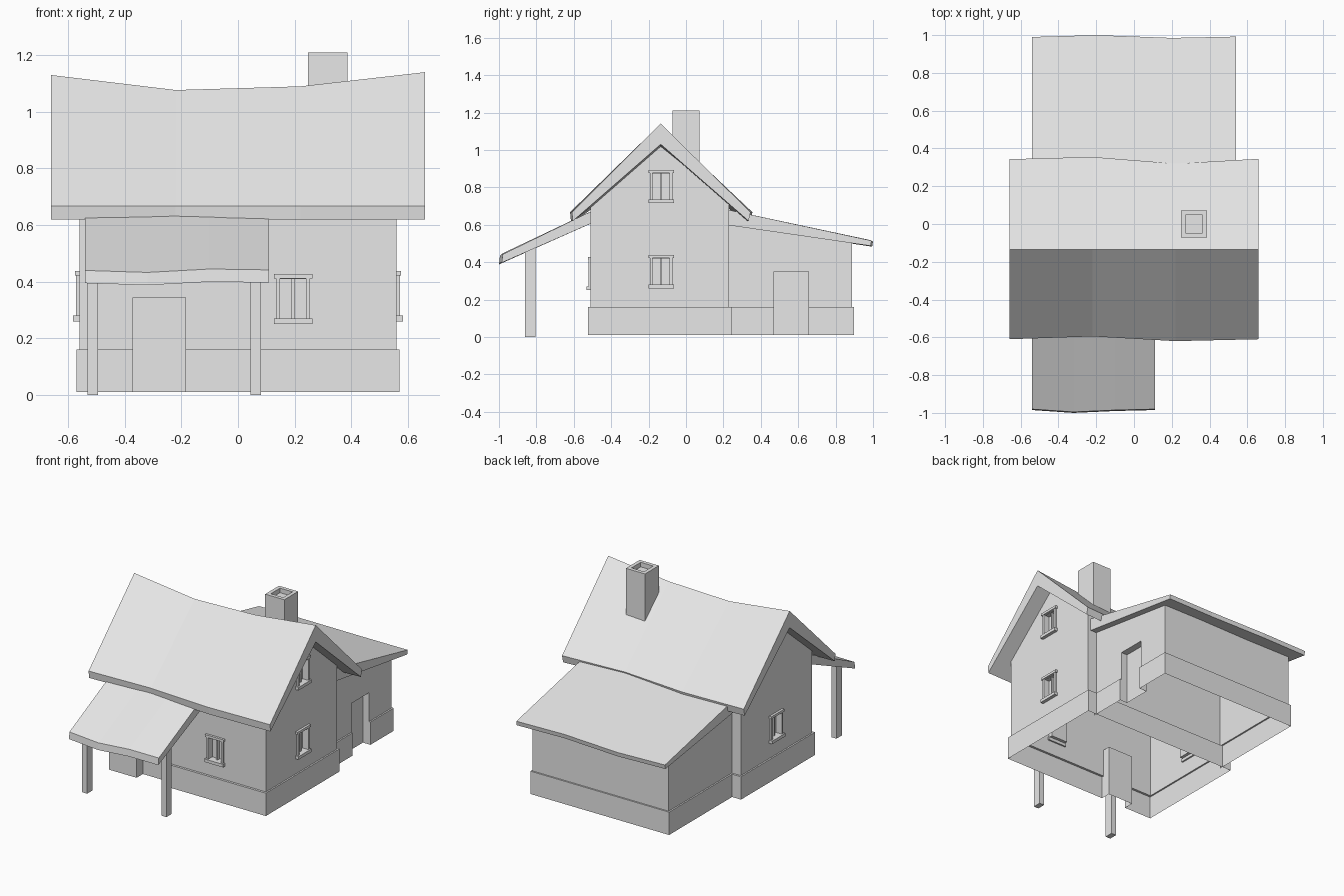
import bpy, bmesh, math
from mathutils import Matrix, Vector

cube = bpy.data.objects.get("Cube")
if cube:
    bpy.data.objects.remove(cube, do_unlink=True)

clay = bpy.data.materials.new("plain_grey")
clay.use_nodes = True
GREY = (0.8, 0.8, 0.8, 1)
clay.diffuse_color = GREY
clay.node_tree.nodes["Principled BSDF"].inputs["Base Color"].default_value = GREY


def finish(name, bm):
    bmesh.ops.recalc_face_normals(bm, faces=bm.faces)
    mesh = bpy.data.meshes.new(name)
    bm.to_mesh(mesh)
    bm.free()
    mesh.materials.append(clay)
    obj = bpy.data.objects.new(name, mesh)
    bpy.context.collection.objects.link(obj)
    return obj


def add_box(bm, lo, hi):
    lo, hi = Vector(lo), Vector(hi)
    size = Matrix.Diagonal((*(hi - lo), 1))
    bmesh.ops.create_cube(bm, size=1, matrix=Matrix.Translation((lo + hi) / 2) @ size)


def boxes(name, *spans):
    bm = bmesh.new()
    for lo, hi in spans:
        add_box(bm, lo, hi)
    return finish(name, bm)


def loft(name, rings):
    """Bridge closed rings of points and cap both ends."""
    bm = bmesh.new()
    loops = [[bm.verts.new(p) for p in ring] for ring in rings]
    n = len(loops[0])
    for a, b in zip(loops, loops[1:]):
        for i in range(n):
            j = (i + 1) % n
            bm.faces.new((a[i], a[j], b[j], b[i]))
    bm.faces.new(loops[0])
    bm.faces.new(loops[-1])
    return finish(name, bm)


def rect(x, y0, y1, z0, z1=None):
    z1 = z0 if z1 is None else z1
    return [(-x, y0, z0), (x, y0, z0), (x, y1, z1), (-x, y1, z1)]


def carve(obj, cutters, hidden):
    """Cut shallow recesses, then drop the faces that match the hidden rule."""
    for cutter in cutters:
        cutter.hide_render = True
        mod = obj.modifiers.new("recess", "BOOLEAN")
        mod.operation, mod.solver, mod.object = "DIFFERENCE", "EXACT", cutter
    graph = bpy.context.evaluated_depsgraph_get()
    graph.update()
    mesh = bpy.data.meshes.new_from_object(obj.evaluated_get(graph))
    obj.modifiers.clear()
    obj.data = mesh
    for cutter in cutters:
        bpy.data.objects.remove(cutter, do_unlink=True)
    bm = bmesh.new()
    bm.from_mesh(mesh)
    gone = [f for f in bm.faces if hidden(f.calc_center_median(), f.normal)]
    bmesh.ops.delete(bm, geom=gone, context="FACES")
    bm.to_mesh(mesh)
    bm.free()


BASE, LEDGE = 0.01, 0.16
FRONT, BACK, SIDE, RIDGE = -0.51, 0.23, 0.56, -0.135

# Windows: name, turn about z, position on the wall, sill height
WINDOWS = [
    ("front_window", 0, (0.195, FRONT), 0.25),
    ("left_lower_window", 90, (SIDE, -0.133), 0.26),
    ("left_upper_window", 90, (SIDE, -0.133), 0.715),
    ("right_window", -90, (-SIDE, -0.133), 0.26),
]
cutters = [boxes("front_door_cutter", ((-0.37, -0.7, -0.1), (-0.185, -0.46, 0.345)))]
for name, turn, (x, y), z in WINDOWS:
    place = Matrix.Translation((x, y, z)) @ Matrix.Rotation(math.radians(turn), 4, "Z")
    cutter = boxes(name + "_cutter", ((-0.047, -0.1, 0.02), (0.047, 0.03, 0.16)))
    cutter.data.transform(place)
    cutters.append(cutter)
    frame = boxes(
        name,
        ((-0.068, -0.022, 0), (0.068, 0.01, 0.02)),           # sill
        ((-0.068, -0.015, 0.162), (0.068, 0.01, 0.178)),      # lintel
        ((-0.06, -0.012, 0.02), (-0.046, 0.03, 0.162)),       # jambs
        ((0.046, -0.012, 0.02), (0.06, 0.03, 0.162)),
        ((-0.006, 0.01, 0.02), (0.006, 0.03, 0.162)),         # mullion
    )
    frame.data.transform(place)

# Main house: stepped plinth, walls and gables, open underneath
house = loft("house_walls", [
    rect(SIDE + 0.01, FRONT - 0.015, BACK + 0.013, BASE),
    rect(SIDE + 0.01, FRONT - 0.015, BACK + 0.013, LEDGE),
    rect(SIDE, FRONT, BACK, LEDGE),
    rect(SIDE, FRONT, BACK, 0.72),
    rect(SIDE, RIDGE - 0.005, RIDGE + 0.005, 1.035),
])
carve(house, cutters, lambda c, n: n.z < -0.9 and c.z < 0.05)

# Rear lean-to with a side door
lean = loft("rear_room_walls", [
    rect(0.505, 0.22, 0.897, BASE),
    rect(0.505, 0.22, 0.897, LEDGE),
    rect(0.495, 0.22, 0.887, LEDGE),
    rect(0.495, 0.22, 0.887, 0.615, 0.515),
])
side_door = boxes("side_door_cutter", ((0.45, 0.47, -0.1), (0.7, 0.655, 0.35)))
carve(lean, [side_door],
      lambda c, n: (n.z < -0.9 and c.z < 0.05) or (n.y < -0.9 and c.y < 0.25))

# Main roof with a sagging ridge: x, ridge height, front and back eaves
loft("main_roof", [
    [(x, f, 0.667), (x, RIDGE, top), (x, b, 0.667),
     (x, b - 0.01, 0.62), (x, RIDGE, top - 0.11), (x, f + 0.005, 0.62)]
    for x, top, f, b in [(-0.66, 1.13, -0.61, 0.343), (-0.22, 1.077, -0.595, 0.355),
                         (0.22, 1.09, -0.62, 0.32), (0.66, 1.14, -0.61, 0.345)]])

# Rear room roof: x, back edge, lift
loft("rear_roof", [
    [(x, 0.21, 0.683), (x, y, 0.515 + d), (x, y - 0.005, 0.487 + d), (x, 0.21, 0.6)]
    for x, y, d in [(-0.54, 0.99, 0), (-0.2, 1.0, -0.004),
                    (0.2, 0.985, 0.003), (0.54, 0.992, 0)]])

# Porch roof and posts
loft("porch_roof", [
    [(x, -0.5, 0.675), (x, y, 0.44 + d), (x, y - 0.005, 0.395 + d), (x, -0.5, 0.61)]
    for x, y, d in [(-0.54, -0.98, 0), (-0.32, -0.995, -0.007),
                    (-0.1, -0.985, 0.005), (0.11, -0.98, 0.002)]])
for name, x in (("right_porch_post", -0.513), ("left_porch_post", 0.063)):
    boxes(name, ((x - 0.018, -0.86, 0), (x + 0.018, -0.805, 0.475)))

# Chimney with a sunken flue
chimney = boxes("chimney", ((0.248, -0.072, 0.84), (0.387, 0.072, 1.21)))
flue = boxes("flue_cutter", ((0.272, -0.048, 1.18), (0.363, 0.048, 1.3)))
carve(chimney, [flue], lambda c, n: n.z < -0.9 and c.z < 0.85)
